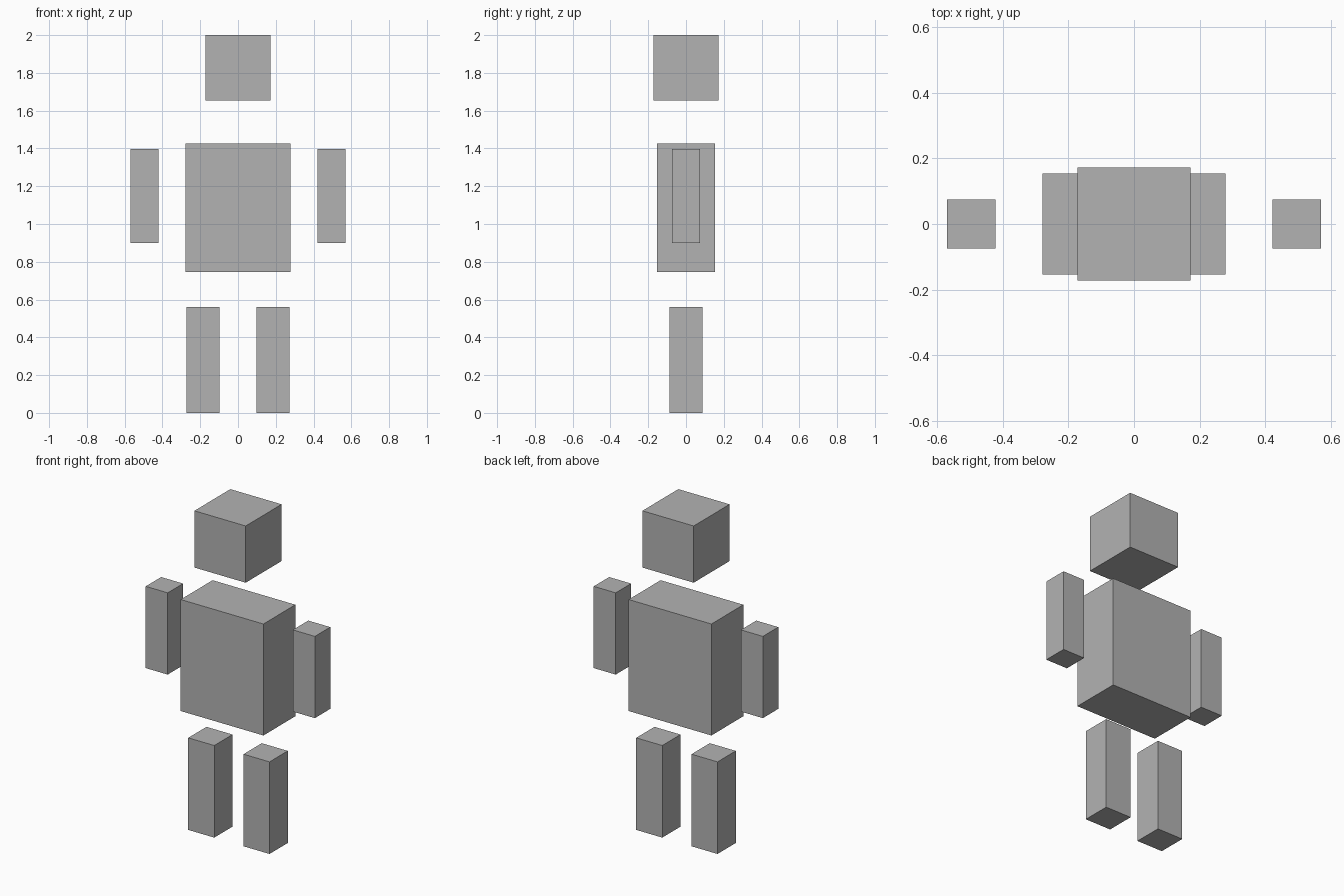
import bpy

# Remove the default cube
cube = bpy.data.objects.get("Cube")
if cube:
    bpy.data.objects.remove(cube, do_unlink=True)

# Single plain material
grey = bpy.data.materials.new("plain_grey")
grey.use_nodes = True
GREY = (0.45, 0.45, 0.45, 1.0)
grey.diffuse_color = GREY
grey.node_tree.nodes["Principled BSDF"].inputs["Base Color"].default_value = GREY


def box(name, x, width, depth, bottom, top):
    """Flat-sided block centred on y = 0, spanning bottom to top."""
    bpy.ops.mesh.primitive_cube_add(size=1, location=(x, 0, (bottom + top) / 2))
    obj = bpy.context.object
    obj.name = name
    obj.scale = (width, depth, top - bottom)
    bpy.ops.object.transform_apply(location=False, rotation=False, scale=True)
    obj.data.materials.append(grey)
    return obj


# Head and torso
box("head", 0, 0.345, 0.345, 1.655, 2.0)
box("torso", 0, 0.557, 0.307, 0.747, 1.425)

# Paired limbs
for side, sign in (("left", 1), ("right", -1)):
    box(side + "_arm", sign * 0.495, 0.148, 0.148, 0.9, 1.397)
    box(side + "_leg", sign * 0.186, 0.175, 0.175, 0.0, 0.56)
